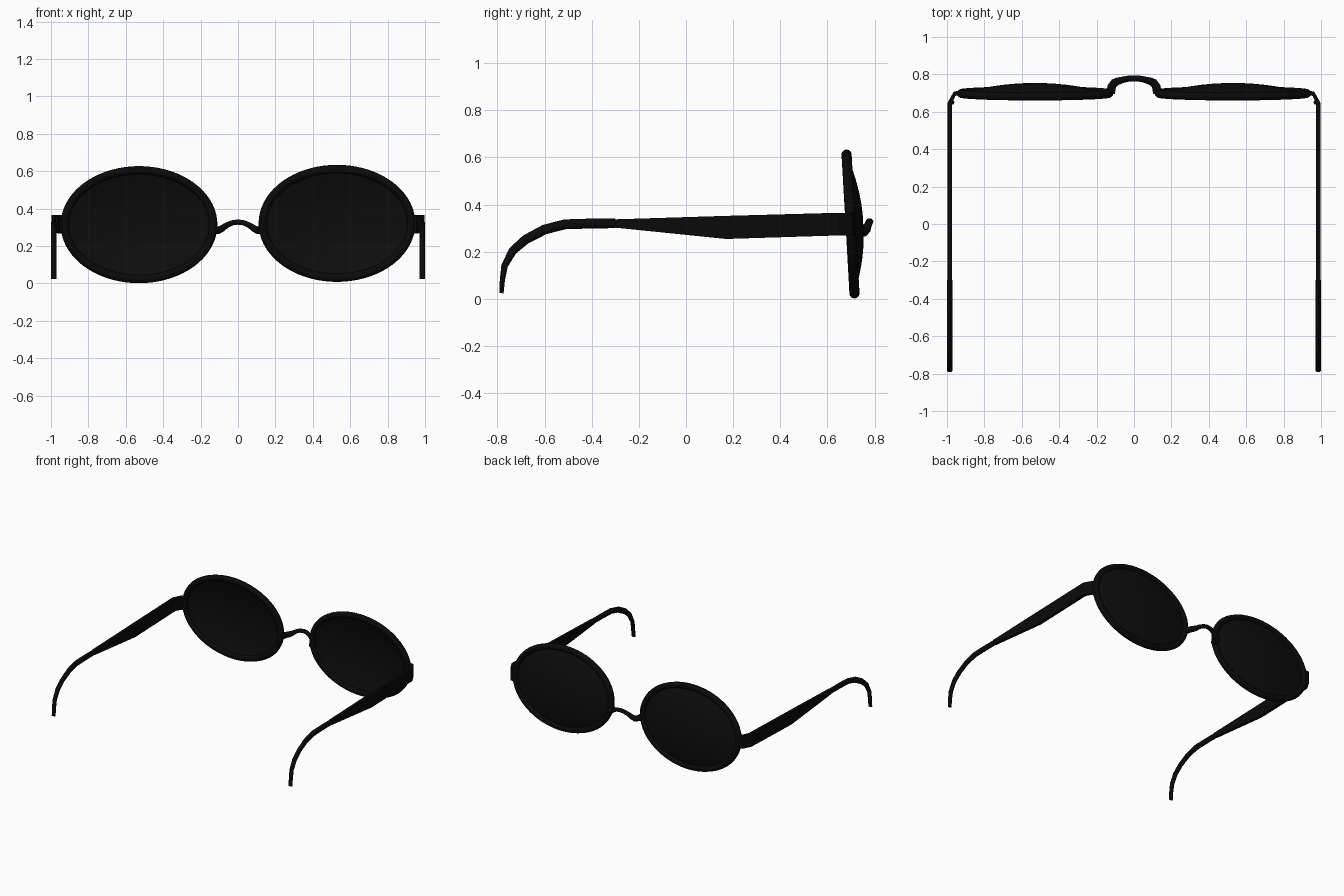
import bpy, bmesh, math
from mathutils import Vector

if "Cube" in bpy.data.objects:
    bpy.data.objects.remove(bpy.data.objects["Cube"])


def material(name, v):
    m = bpy.data.materials.new(name)
    m.diffuse_color = (v, v, v, 1)
    m.use_nodes = True
    m.node_tree.nodes["Principled BSDF"].inputs["Base Color"].default_value = m.diffuse_color
    return m


FRAME = material("black frame", 0.003)
LENS = material("dark lens", 0.004)


def finish(name, bm, mat, angle=40):
    bmesh.ops.recalc_face_normals(bm, faces=bm.faces)
    me = bpy.data.meshes.new(name)
    bm.to_mesh(me)
    bm.free()
    me.materials.append(mat)
    for p in me.polygons:
        p.use_smooth = True
    me.set_sharp_from_angle(angle=math.radians(angle))
    ob = bpy.data.objects.new(name, me)
    bpy.context.collection.objects.link(ob)
    return ob


def loft(name, rings, mat, closed=False, angle=40):
    """Skin a list of equal-sized point rings; cap the ends unless closed."""
    bm = bmesh.new()
    vs = [[bm.verts.new(p) for p in r] for r in rings]
    n, k = len(vs), len(vs[0])
    for i in range(n if closed else n - 1):
        a, b = vs[i], vs[(i + 1) % n]
        for j in range(k):
            bm.faces.new((a[j], a[(j + 1) % k], b[(j + 1) % k], b[j]))
    if not closed:
        bm.faces.new(vs[0])
        bm.faces.new(vs[-1])
    return finish(name, bm, mat, angle)


def sweep(name, path, radii, side, mat, sides=12):
    """Sweep an elliptical section (radius along side, radius across) along a path."""
    rings = []
    for i, p in enumerate(path):
        t = (path[min(i + 1, len(path) - 1)] - path[max(i - 1, 0)]).normalized()
        u = (side - t * side.dot(t)).normalized()
        w = t.cross(u)
        ru, rw = radii[i]
        rings.append([p + u * ru * math.cos(a) + w * rw * math.sin(a)
                      for a in (2 * math.pi * j / sides for j in range(sides))])
    return loft(name, rings, mat)


RX, RZ, R, TILT, BULGE = 0.397, 0.291, 0.022, -0.057, 0.055
SEG = 72


def lens_point(cx, cz, f, a, dy):
    """Point at fraction f of the lens outline, on the tilted lens plane."""
    z = RZ * f * math.sin(a)
    return Vector((cx + RX * f * math.cos(a), 0.698 + TILT * z + dy, cz + z))


for side, s, cz in (("left", -1, 0.314), ("right", 1, 0.321)):
    cx = s * 0.529

    # Oval rim
    rings = []
    for i in range(SEG):
        a = 2 * math.pi * i / SEG
        c = lens_point(cx, cz, 1, a, 0)
        out = Vector((math.cos(a) / RX, 0, math.sin(a) / RZ)).normalized()
        rings.append([c + out * R * math.cos(b) + Vector((0, R * math.sin(b), 0))
                      for b in (2 * math.pi * j / 10 for j in range(10))])
    loft(side + "_rim", rings, FRAME, closed=True)

    # Thin domed lens, bulging away from the temples
    bm = bmesh.new()
    for off in (0.0, -0.008):
        rows = [[bm.verts.new(lens_point(cx, cz, f, 2 * math.pi * i / SEG,
                                         BULGE * (1 - f * f) + off)) for i in range(SEG)]
                for f in (0.15, 0.3, 0.45, 0.6, 0.75, 0.88, 1.0)]
        bm.faces.new(rows[0])
        for a, b in zip(rows, rows[1:]):
            for i in range(SEG):
                j = (i + 1) % SEG
                bm.faces.new((a[i], a[j], b[j], b[i]))
        if off == 0.0:
            outer = rows[-1]
    for i in range(SEG):
        j = (i + 1) % SEG
        bm.faces.new((outer[i], outer[j], rows[-1][j], rows[-1][i]))
    finish(side + "_lens", bm, LENS)

    # End piece and flat temple: outer xy, inner xy, bottom z, top z
    blade = [(0.940, 0.712, 0.935, 0.690, 0.268, 0.364),
             (0.964, 0.707, 0.955, 0.685, 0.268, 0.365),
             (0.997, 0.648, 0.973, 0.645, 0.269, 0.365),
             (0.996, 0.170, 0.974, 0.170, 0.254, 0.352),
             (0.996, -0.31, 0.974, -0.31, 0.303, 0.337)]
    loft(side + "_temple",
         [[(s * ox, oy, lo), (s * ox, oy, hi), (s * ix, iy, hi), (s * ix, iy, lo)]
          for ox, oy, ix, iy, lo, hi in blade], FRAME, angle=20)

    # Curved ear tip: y, z, half height
    tip = [(-0.30, 0.320, 0.020), (-0.42, 0.319, 0.021), (-0.515, 0.316, 0.021),
           (-0.60, 0.294, 0.021), (-0.68, 0.252, 0.020), (-0.735, 0.204, 0.018),
           (-0.770, 0.140, 0.014), (-0.779, 0.08, 0.011), (-0.783, 0.024, 0.009)]
    sweep(side + "_ear_tip", [Vector((s * 0.985, y, z)) for y, z, h in tip],
          [(0.015, h) for y, z, h in tip], Vector((1, 0, 0)), FRAME)

    # Hinge barrel
    sweep(side + "_hinge", [Vector((s * 0.972, 0.65, z)) for z in (0.28, 0.355)],
          [(0.012, 0.012)] * 2, Vector((1, 0, 0)), FRAME)

# Arched bridge between the rims
half = [(0.125, 0.698, 0.285), (0.119, 0.735, 0.283), (0.105, 0.755, 0.284),
        (0.085, 0.764, 0.294), (0.06, 0.771, 0.311), (0.03, 0.777, 0.324)]
path = ([Vector((-x, y, z)) for x, y, z in half] + [Vector((0, 0.779, 0.328))]
        + [Vector(p) for p in reversed(half)])
rad = [0.021, 0.021, 0.020, 0.018, 0.015, 0.014]
sweep("bridge", path, [(r, r + 0.002) for r in rad + [0.014] + rad[::-1]],
      Vector((0, 0, 1)), FRAME)
